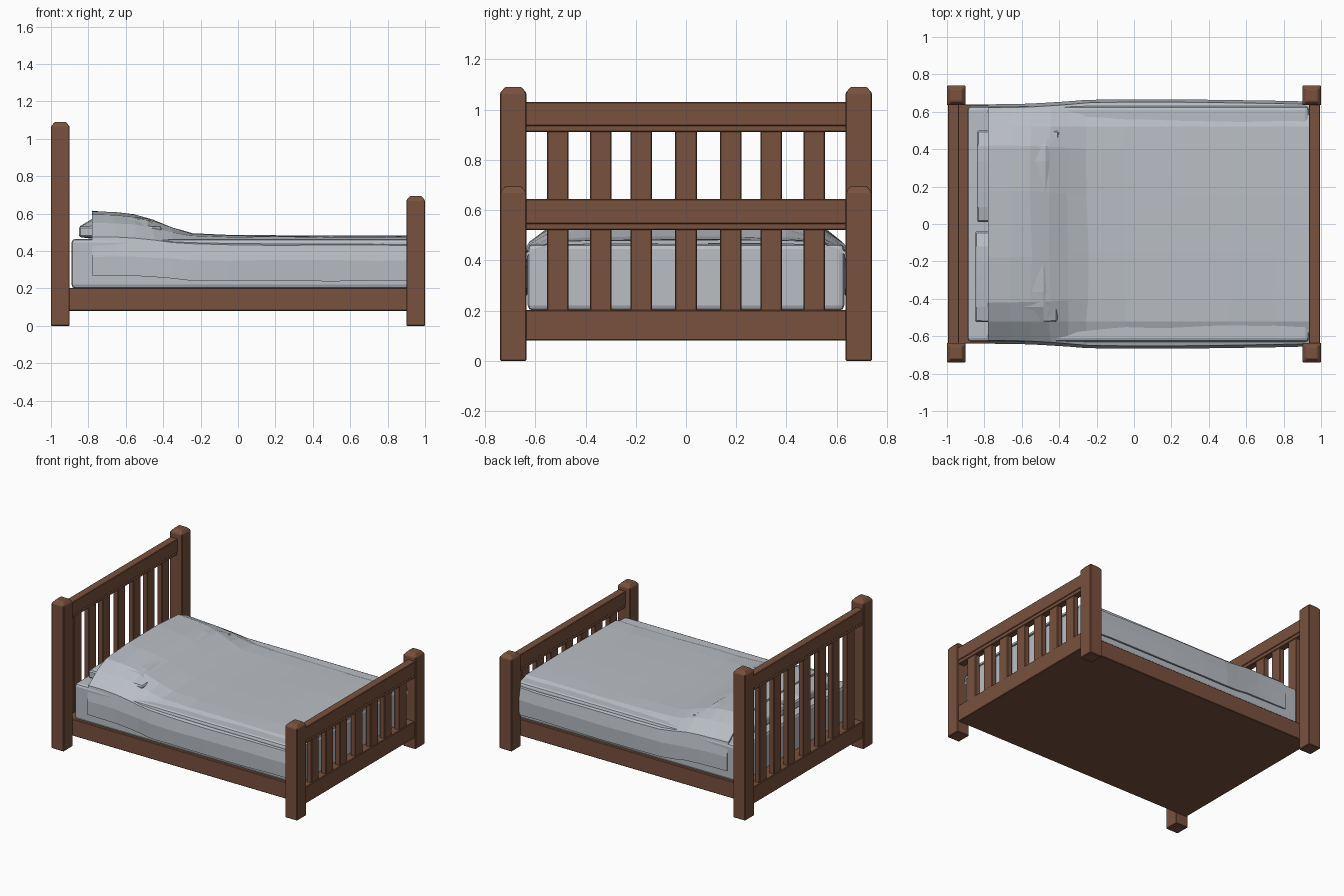
import bpy, bmesh, random

if "Cube" in bpy.data.objects:
    bpy.data.objects.remove(bpy.data.objects["Cube"])
random.seed(4)


def material(name, rgb):
    m = bpy.data.materials.new(name)
    m.diffuse_color = (*rgb, 1)
    m.use_nodes = True
    m.node_tree.nodes["Principled BSDF"].inputs["Base Color"].default_value = m.diffuse_color
    return m


WOOD = material("brown wood", (0.19, 0.082, 0.047))
LINEN = material("pale grey linen", (0.49, 0.52, 0.56))


def finish(name, bm, mat, bevel=0.0, segments=1):
    bmesh.ops.recalc_face_normals(bm, faces=bm.faces)
    me = bpy.data.meshes.new(name)
    bm.to_mesh(me)
    bm.free()
    me.materials.append(mat)
    ob = bpy.data.objects.new(name, me)
    bpy.context.collection.objects.link(ob)
    if bevel:
        b = ob.modifiers.new("bevel", 'BEVEL')
        b.width, b.segments = bevel, segments
    return ob


def box(name, x, y, z, mat, bevel=0.004, segments=1):
    bm = bmesh.new()
    bmesh.ops.create_cube(bm, size=1)
    for v in bm.verts:
        v.co = [(a + b) / 2 + c * (b - a) for c, (a, b) in zip(v.co, (x, y, z))]
    return finish(name, bm, mat, bevel, segments)


def post(name, x, y, height):
    # square post with a chamfered top
    bm = bmesh.new()
    rings = []
    for z, h in ((0, 0.0), (height - 0.024, 0.0), (height, 0.02)):
        rings.append([bm.verts.new((x + sx * (0.05 - h), y + sy * (0.0525 - h), z))
                      for sx, sy in ((-1, -1), (1, -1), (1, 1), (-1, 1))])
    for a, b in zip(rings, rings[1:]):
        for i in range(4):
            j = (i + 1) % 4
            bm.faces.new((a[i], a[j], b[j], b[i]))
    bm.faces.new(rings[0])
    bm.faces.new(rings[-1])
    finish(name, bm, WOOD, 0.004)


# Headboard and footboard: posts, top rail with lip, slats
for end, s, height, rail_low, rail_top in (("head", -1, 1.09, 0.91, 1.03),
                                           ("foot", 1, 0.695, 0.52, 0.645)):
    for side, sy in (("front", -1), ("back", 1)):
        post(f"{end}_post_{side}", s * 0.95, sy * 0.6875, height)

    def span(half):
        return (s * 0.965 - half, s * 0.965 + half)
    box(f"{end}_top_rail", span(0.03), (-0.645, 0.645), (rail_low + 0.025, rail_top), WOOD)
    box(f"{end}_rail_lip", span(0.025), (-0.645, 0.645), (rail_low, rail_low + 0.03), WOOD)
    for i, y in enumerate((-0.51, -0.34, -0.178, 0, 0.178, 0.34, 0.51)):
        box(f"{end}_slat_{i + 1}", span(0.02), (y - 0.043, y + 0.043),
            (0.19, rail_low + 0.01), WOOD)

# Solid base and mattress
box("bed_base", (-0.99, 0.99), (-0.64, 0.64), (0.08, 0.203), WOOD)
box("mattress", (-0.89, 0.935), (-0.63, 0.63), (0.2, 0.465), LINEN, 0.02, 2)

# Pillows: puffed boxes, mostly hidden by the cover
for name, y0, y1, x0 in (("pillow_front", -0.525, -0.04, -0.85),
                         ("pillow_back", 0.01, 0.5, -0.84)):
    bm = bmesh.new()
    bmesh.ops.create_grid(bm, x_segments=6, y_segments=6, size=1)
    top = list(bm.verts)
    ext = bmesh.ops.extrude_face_region(bm, geom=bm.faces[:])["geom"]
    upper = {v for v in ext if isinstance(v, bmesh.types.BMVert)}
    for v in bm.verts:
        u, w = v.co.x, v.co.y
        puff = max(0, (1 - u ** 4) * (1 - w ** 4))
        z = 0.53 + 0.055 * puff if v in upper else 0.475 - 0.012 * puff
        v.co = (x0 + 0.22 * (u + 1), (y0 + y1) / 2 + w * (y1 - y0) / 2, z)
    finish(name, bm, LINEN, 0.008)

# Cover: cross-sections blended from the raised head to the flat foot
FLAT = ((0.65, 0.24), (0.655, 0.35), (0.64, 0.432), (0.52, 0.474), (0.40, 0.480), (0.15, 0.482))
HEAD = ((0.64, 0.27), (0.64, 0.37), (0.622, 0.475), (0.52, 0.553), (0.42, 0.598), (0.18, 0.613))
STATIONS = ((-0.78, 1.0, 0), (-0.66, 0.95, 0), (-0.55, 0.87, 0.002), (-0.45, 0.66, 0.004),
            (-0.35, 0.36, 0.006), (-0.25, 0.1, 0.01), (-0.05, 0.02, 0.012),
            (0.2, 0.01, 0.012), (0.5, 0, 0.008), (0.75, 0, 0.004), (0.935, 0, 0))
bm = bmesh.new()
rows = []
for x, t, bulge in STATIONS:
    half = [(f[0] + (h[0] - f[0]) * t + (bulge if i < 3 else 0), f[1] + (h[1] - f[1]) * t)
            for i, (f, h) in enumerate(zip(FLAT, HEAD))]
    section = [(-y, z) for y, z in half] + [(y, z) for y, z in reversed(half)]
    rows.append([bm.verts.new((x + (0.008 * random.uniform(-1, 1) if -0.7 < x < 0.9 else 0),
                               y, z + random.uniform(-0.003, 0.003)))
                 for y, z in section])
for a, b in zip(rows, rows[1:]):
    for i in range(len(a) - 1):
        bm.faces.new((a[i], b[i], b[i + 1], a[i + 1]))
cover = finish("bed_cover", bm, LINEN)
if sum(p.normal.z for p in cover.data.polygons) < 0:
    cover.data.flip_normals()
thick = cover.modifiers.new("thickness", 'SOLIDIFY')
thick.thickness, thick.offset = 0.014, -1
